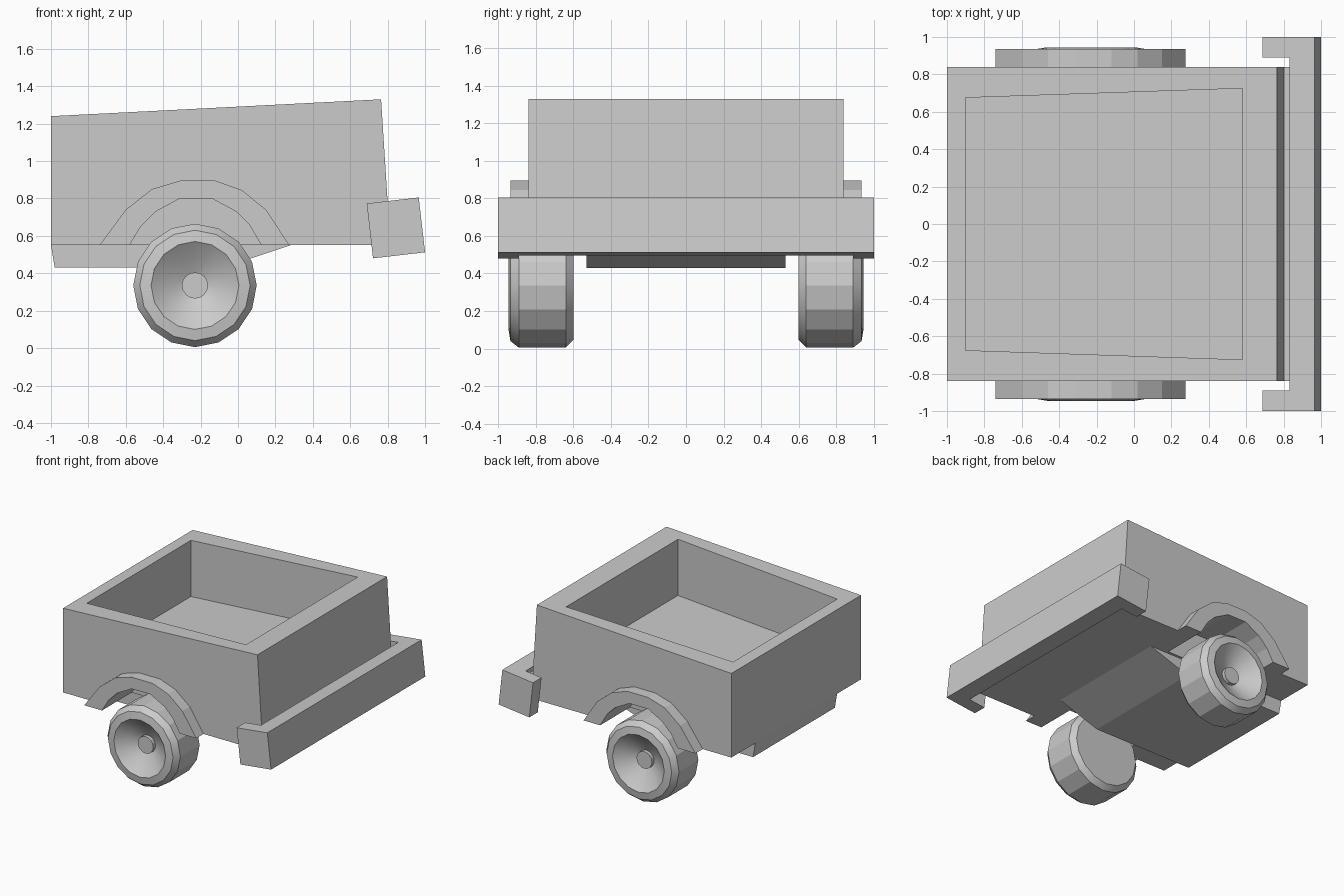
import bpy, bmesh, math
from mathutils import Vector, Matrix

default = bpy.data.objects.get("Cube")
if default:
    bpy.data.objects.remove(default, do_unlink=True)


def finish(bm, name):
    bmesh.ops.recalc_face_normals(bm, faces=bm.faces)
    mesh = bpy.data.meshes.new(name)
    bm.to_mesh(mesh)
    bm.free()
    obj = bpy.data.objects.new(name, mesh)
    bpy.context.collection.objects.link(obj)
    return obj


def prism(name, points, sweep):
    """Extrude a planar outline along a vector."""
    bm = bmesh.new()
    face = bm.faces.new([bm.verts.new(p) for p in points])
    top = bmesh.ops.extrude_face_region(bm, geom=[face])["geom"]
    moved = [v for v in top if isinstance(v, bmesh.types.BMVert)]
    bmesh.ops.translate(bm, verts=moved, vec=Vector(sweep))
    return finish(bm, name)


def side_prism(name, profile, y0, y1):
    """Extrude an x-z side profile across the width."""
    return prism(name, [(x, y0, z) for x, z in profile], (0, y1 - y0, 0))


def cut(target, cutter):
    mod = target.modifiers.new("cut", "BOOLEAN")
    mod.operation = "DIFFERENCE"
    mod.solver = "EXACT"
    mod.object = cutter
    bpy.context.view_layer.objects.active = target
    bpy.ops.object.modifier_apply(modifier=mod.name)
    bpy.data.objects.remove(cutter, do_unlink=True)


def wheel(name, side):
    """Lathe the tyre and dished rim about the axle line."""
    profile = [(0, .60), (.29, .60), (.33, .64), (.33, .89), (.295, .935),
               (.235, .945), (.15, .88), (.07, .84), (.07, .87), (0, .87)]
    bm = bmesh.new()
    verts = [bm.verts.new((r, y * side, 0)) for r, y in profile]
    edges = [bm.edges.new(pair) for pair in zip(verts, verts[1:])]
    bmesh.ops.spin(bm, geom=verts + edges, cent=(0, 0, 0), axis=(0, 1, 0),
                   angle=math.tau, steps=16, use_duplicate=False)
    bmesh.ops.remove_doubles(bm, verts=bm.verts, dist=.0005)
    obj = finish(bm, name)
    obj.location = (-.23, 0, .335)
    bpy.ops.object.select_all(action="DESELECT")
    obj.select_set(True)
    bpy.context.view_layer.objects.active = obj
    bpy.ops.object.shade_smooth_by_angle(angle=math.radians(21))


# Arch outlines shared by the wheel wells and fenders
arch_outer = [(-.74, .55), (-.60, .74), (-.46, .85), (-.31, .895),
              (-.12, .895), (.02, .845), (.15, .74), (.275, .55)]
arch_inner = [(-.58, .55), (-.52, .65), (-.44, .73), (-.31, .80),
              (-.14, .80), (-.01, .73), (.06, .66), (.125, .55)]

# Cargo body with a sloping rim and a low ledge behind the bumper
body = side_prism("cargo_body", [(-1, .55), (.86, .55), (.842, .75), (.802, .75),
                                 (.765, 1.33), (-1, 1.24)], -.84, .84)

# Open tray, its floor parallel to the rim
tray_plan = [(-.90, -.675), (.58, -.725), (.58, .725), (-.90, .675)]
cut(body, prism("tray_cutter", [(x, y, .83 + .051 * x) for x, y in tray_plan], (0, 0, .7)))

# Wheel wells, fenders and wheels on both sides
well = [(-.58, .45)] + arch_inner + [(.125, .45)]
for label, side in (("left", 1), ("right", -1)):
    cut(body, side_prism("well_cutter", well, .55 * side, .95 * side))
    side_prism(label + "_fender", arch_outer + arch_inner[::-1], .83 * side, .935 * side)
    wheel(label + "_wheel", side)

# Chassis with a ramped end
side_prism("chassis", [(-1, .55), (-.98, .43), (-.08, .43), (.28, .55)], -.53, .53)

# Tilted bumper wrapping round both corners
bumper_plan = [(0, -1), (.28, -1), (.28, 1), (0, 1),
               (0, .89), (.145, .89), (.145, -.89), (0, -.89)]
bumper = prism("bumper", [(x, y, 0) for x, y in bumper_plan], (0, 0, .295))
bumper.data.transform(Matrix.Translation((.722, 0, .48)) @ Matrix.Rotation(math.radians(-6.6), 4, "Y"))
